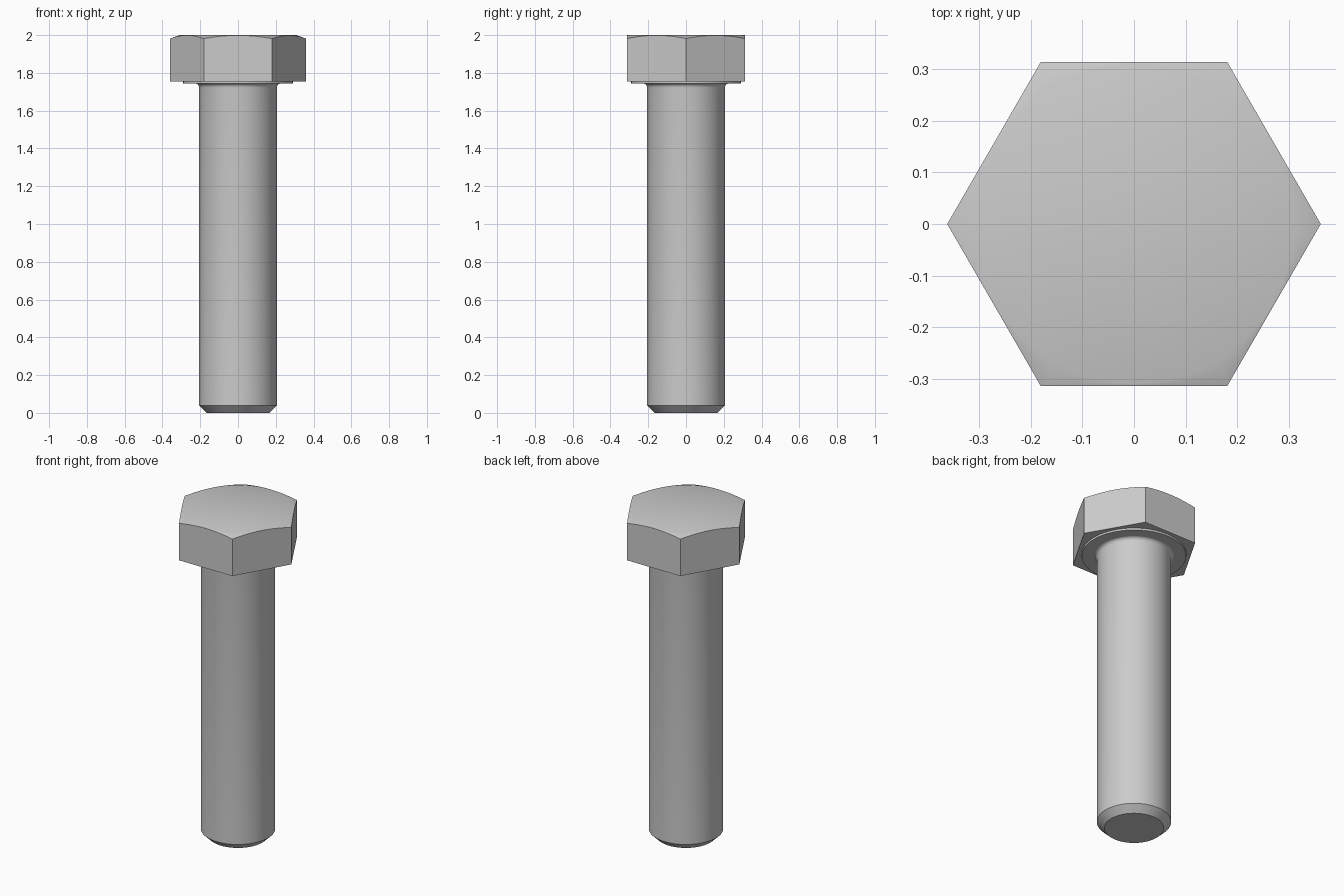
import bpy, bmesh
from math import sin, cos, pi, radians, hypot

cube = bpy.data.objects.get("Cube")
if cube:
    bpy.data.objects.remove(cube, do_unlink=True)

steel = bpy.data.materials.new("grey_steel")
steel.use_nodes = True
GREY = (0.6, 0.6, 0.6, 1)
steel.diffuse_color = GREY
steel.node_tree.nodes["Principled BSDF"].inputs["Base Color"].default_value = GREY


def build(name, rings):
    """Join closed rings of points, bottom to top, and cap both ends."""
    bm = bmesh.new()
    loops = [[bm.verts.new(p) for p in ring] for ring in rings]
    n = len(loops[0])
    for low, high in zip(loops, loops[1:]):
        for i in range(n):
            j = (i + 1) % n
            bm.faces.new((low[i], low[j], high[j], high[i]))
    bm.faces.new(loops[0][::-1])
    bm.faces.new(loops[-1])
    bmesh.ops.recalc_face_normals(bm, faces=bm.faces)
    mesh = bpy.data.meshes.new(name)
    bm.to_mesh(mesh)
    bm.free()
    mesh.materials.append(steel)
    obj = bpy.data.objects.new(name, mesh)
    bpy.context.collection.objects.link(obj)
    bpy.ops.object.select_all(action="DESELECT")
    obj.select_set(True)
    bpy.context.view_layer.objects.active = obj
    bpy.ops.object.shade_smooth_by_angle(angle=radians(30))
    return obj


def circle(r, z, n=96):
    return [(r * cos(2 * pi * i / n), r * sin(2 * pi * i / n), z) for i in range(n)]


# Hex head with a conical chamfer that leaves arcs on the six sides
CORNER, TOP_R, BASE, TOP, SLOPE = 0.361, 0.309, 1.755, 2.0, 0.36
SEG = 16
outline = []
for side in range(6):
    a, b = side * pi / 3, (side + 1) * pi / 3
    for k in range(SEG):
        t = k / SEG
        outline.append((CORNER * (cos(a) * (1 - t) + cos(b) * t),
                        CORNER * (sin(a) * (1 - t) + sin(b) * t)))
bottom = [(x, y, BASE) for x, y in outline]
chamfer = [(x, y, TOP - SLOPE * (hypot(x, y) - TOP_R)) for x, y in outline]
crown = [(x * TOP_R / hypot(x, y), y * TOP_R / hypot(x, y), TOP) for x, y in outline]
build("hex_head", [bottom, chamfer, crown])

# Thin washer face under the head
build("washer_face", [circle(0.29, 1.743), circle(0.29, BASE + 0.005)])

# Shank with a chamfered tip and a fillet below the head
R, FILLET = 0.206, 0.022
fillet = [circle(R + FILLET * (1 - cos(a)), 1.722 + FILLET * sin(a))
          for a in (i * pi / 10 for i in range(6))]
build("shank", [circle(0.165, 0), circle(R, 0.04)] + fillet)
